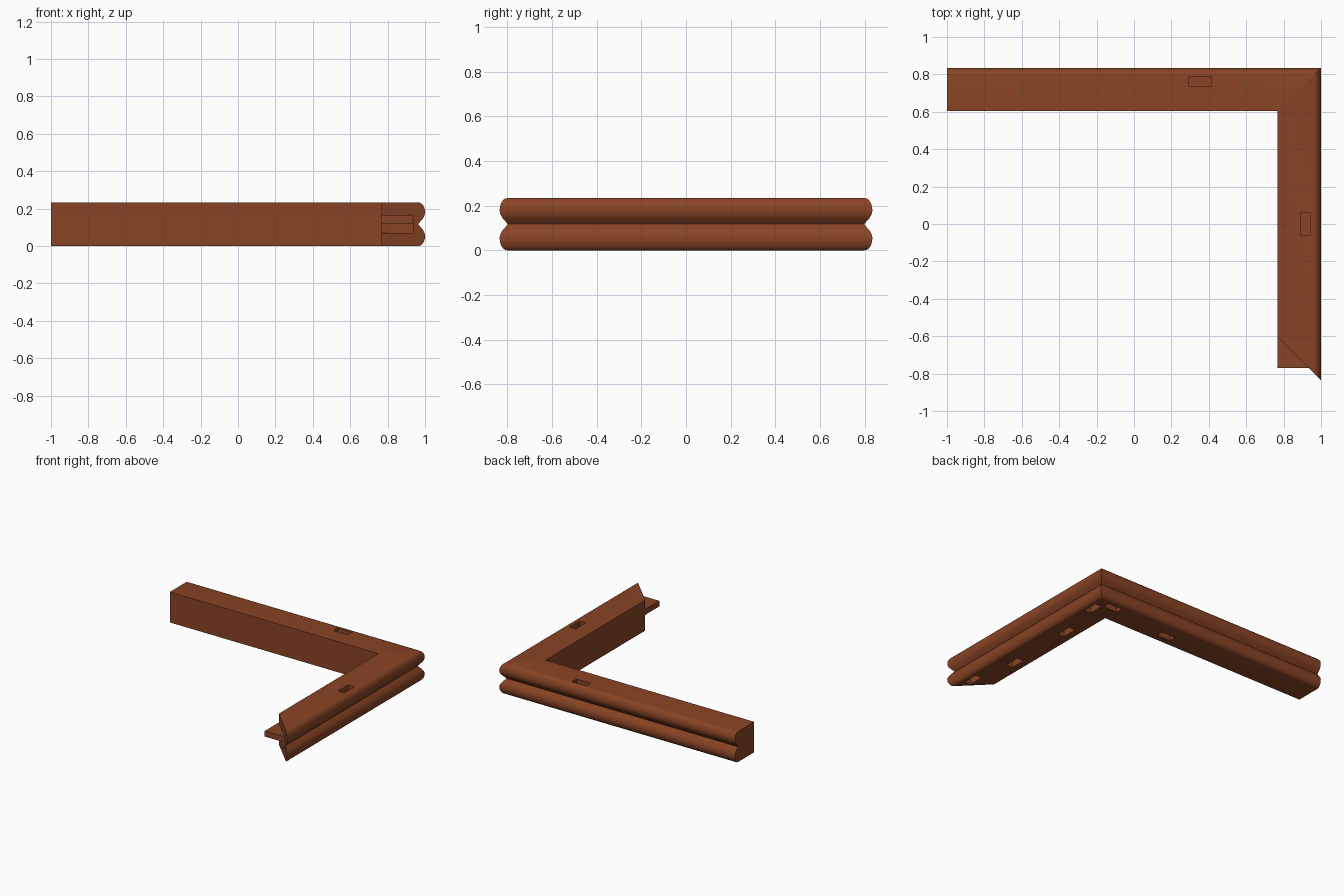
import bpy, bmesh

if "Cube" in bpy.data.objects:
    bpy.data.objects.remove(bpy.data.objects["Cube"])

W, H = 0.232, 0.234          # rail width and height
X1, Y1 = 1.0, 0.835          # outer corner of the frame

wood = bpy.data.materials.new("reddish brown wood")
wood.diffuse_color = (0.25, 0.058, 0.018, 1)
wood.use_nodes = True
wood.node_tree.nodes["Principled BSDF"].inputs["Base Color"].default_value = wood.diffuse_color

# Half of the outer moulding: (inset from the outside, height above the notch)
LOBE = [(0.036, 0.0), (0.026, 0.013), (0.014, 0.026), (0.005, 0.041), (0.0, 0.059),
        (0.001, 0.076), (0.005, 0.091), (0.013, 0.105), (0.023, 0.114), (0.036, 0.117)]
PROFILE = ([(W, 0)] + [(d, H / 2 - h) for d, h in reversed(LOBE)]
           + [(d, H / 2 + h) for d, h in LOBE[1:]] + [(W, H)])


def make_object(name, bm):
    bmesh.ops.recalc_face_normals(bm, faces=bm.faces)
    me = bpy.data.meshes.new(name)
    bm.to_mesh(me)
    bm.free()
    me.materials.append(wood)
    ob = bpy.data.objects.new(name, me)
    bpy.context.collection.objects.link(ob)
    return ob


def prism(bm, start, end):
    """Solid between two matching outlines."""
    a = [bm.verts.new(p) for p in start]
    b = [bm.verts.new(p) for p in end]
    n = len(a)
    bm.faces.new(a)
    bm.faces.new(b[::-1])
    for i in range(n):
        j = (i + 1) % n
        bm.faces.new((a[i], b[i], b[j], a[j]))


def box(bm, cx, cy, sx, sy, z0, z1):
    xy = [(cx - sx / 2, cy - sy / 2), (cx + sx / 2, cy - sy / 2),
          (cx + sx / 2, cy + sy / 2), (cx - sx / 2, cy + sy / 2)]
    prism(bm, [(x, y, z0) for x, y in xy], [(x, y, z1) for x, y in xy])


def cut(ob, bm):
    cutter = make_object("pocket_cutter", bm)
    cutter.hide_render = True
    mod = ob.modifiers.new("pockets", 'BOOLEAN')
    mod.operation, mod.solver, mod.object = 'DIFFERENCE', 'EXACT', cutter
    bpy.context.view_layer.objects.active = ob
    bpy.ops.object.modifier_apply(modifier=mod.name)
    bpy.data.objects.remove(cutter)


def smooth(ob):
    bpy.ops.object.select_all(action='DESELECT')
    ob.select_set(True)
    bpy.context.view_layer.objects.active = ob
    bpy.ops.object.shade_smooth_by_angle(angle=0.6)


L, S, DEEP = 0.12, 0.054, 0.08   # pocket length, width, depth

# Back rail: square end on the left, mitre on the right
bm = bmesh.new()
prism(bm, [(-1, Y1 - d, z) for d, z in PROFILE], [(X1 - d, Y1 - d, z) for d, z in PROFILE])
back_rail = make_object("back_rail", bm)
bm = bmesh.new()
box(bm, 0.355, 0.762, L, S, H - DEEP, H + 0.05)
for x, y in [(0.82, 0.745), (0.28, 0.68)]:
    box(bm, x, y, L, S, -0.05, DEEP)
cut(back_rail, bm)
smooth(back_rail)

# Side rail: mitred at both ends
bm = bmesh.new()
prism(bm, [(X1 - d, -(Y1 - d), z) for d, z in PROFILE],
      [(X1 - d, Y1 - d, z) for d, z in PROFILE])
side_rail = make_object("side_rail", bm)
bm = bmesh.new()
box(bm, 0.918, 0, S, L, H - DEEP, H + 0.05)
for s in (-1, 1):
    for x, y in [(0.92, 0.65), (0.85, 0.28)]:
        box(bm, x, s * y, S, L, -0.05, 0.06)
# Joint slot in the front mitre, matching the tongue
slot = [(0.768, -0.603), (0.935, -0.603), (0.935, -0.80), (0.90, -0.80)]
prism(bm, [(x, y, 0.07) for x, y in slot], [(x, y, 0.12) for x, y in slot])
cut(side_rail, bm)
smooth(side_rail)

# Joint tongue standing out of the front mitre
bm = bmesh.new()
tri = [(0.766, -0.60), (0.766, -0.77), (0.935, -0.77)]
prism(bm, [(x, y, 0.122) for x, y in tri], [(x, y, 0.165) for x, y in tri])
make_object("joint_tongue", bm)
